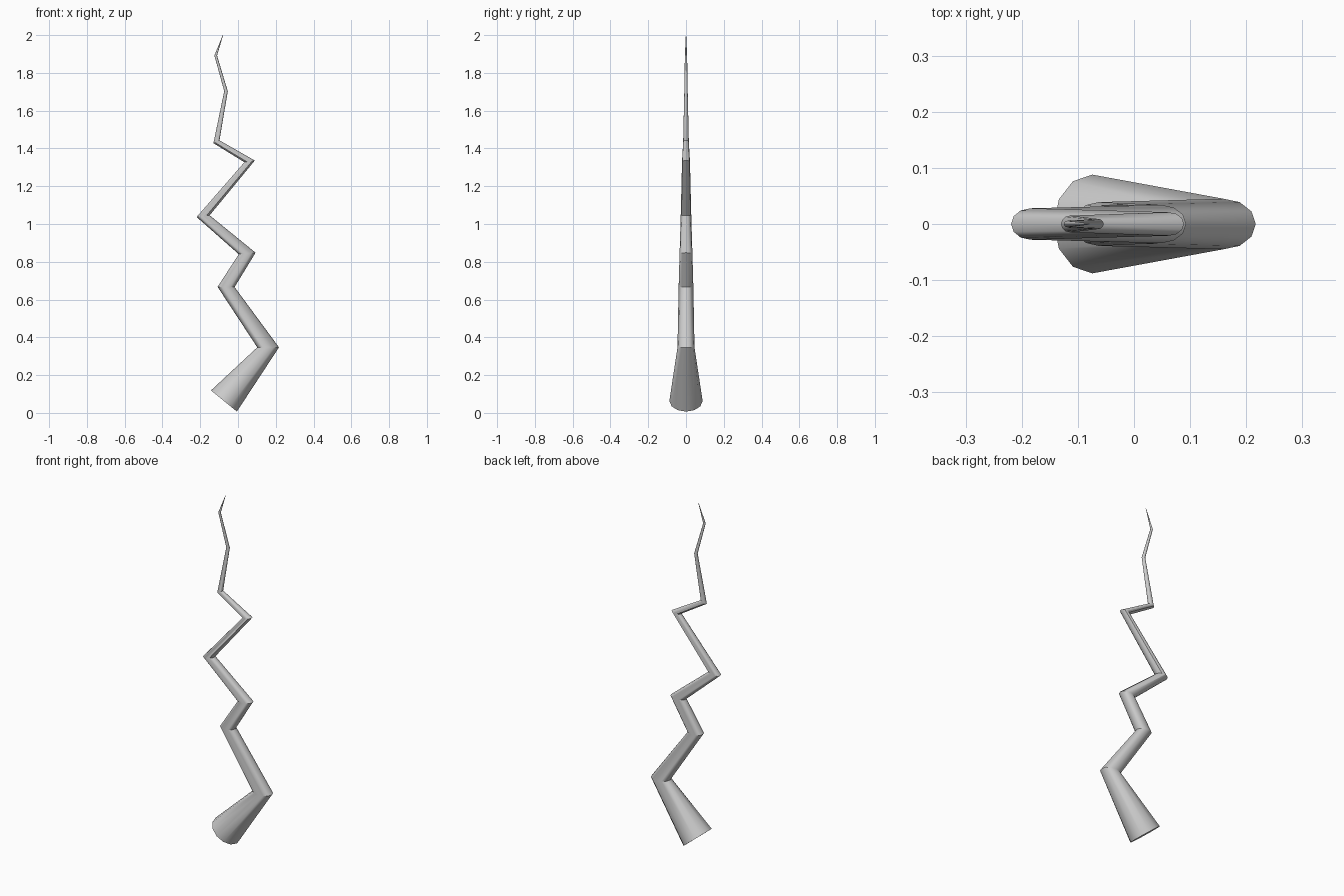
import bpy, bmesh, math

if "Cube" in bpy.data.objects:
    bpy.data.objects.remove(bpy.data.objects["Cube"])

SIDES = 12
# Mitred joints: left x, left z, right x, right z, half depth in y
joints = [
    (-0.143, 0.119, -0.006, 0.007, 0.088),
    (0.102, 0.347, 0.217, 0.347, 0.045),
    (-0.108, 0.667, -0.018, 0.666, 0.039),
    (0.004, 0.840, 0.093, 0.848, 0.034),
    (-0.219, 1.037, -0.150, 1.046, 0.028),
    (0.034, 1.327, 0.089, 1.336, 0.021),
    (-0.130, 1.428, -0.098, 1.443, 0.015),
    (-0.073, 1.703, -0.054, 1.703, 0.009),
    (-0.125, 1.892, -0.111, 1.892, 0.006),
    (-0.081, 2.000, -0.079, 1.999, 0.001),
]

bm = bmesh.new()


def ring(lx, lz, rx, rz, depth):
    cx, cz, hx, hz = (lx + rx) / 2, (lz + rz) / 2, (rx - lx) / 2, (rz - lz) / 2
    verts = []
    for i in range(SIDES):
        a = 2 * math.pi * i / SIDES
        c, s = math.cos(a), math.sin(a)
        verts.append(bm.verts.new((cx + hx * c, depth * s, cz + hz * c)))
    return verts


# Tapering zigzag bolt, skinned from ring to ring
rings = [ring(*j) for j in joints]
for low, high in zip(rings, rings[1:]):
    for i in range(SIDES):
        j = (i + 1) % SIDES
        bm.faces.new((low[i], low[j], high[j], high[i]))

# End caps
bm.faces.new(rings[0][::-1])
bm.faces.new(rings[-1])
bmesh.ops.recalc_face_normals(bm, faces=bm.faces[:])

mesh = bpy.data.meshes.new("zigzag_bolt")
bm.to_mesh(mesh)
bm.free()
bolt = bpy.data.objects.new("zigzag_bolt", mesh)
bpy.context.collection.objects.link(bolt)
bpy.context.view_layer.objects.active = bolt
bolt.select_set(True)
bpy.ops.object.shade_smooth_by_angle(angle=math.radians(32))
